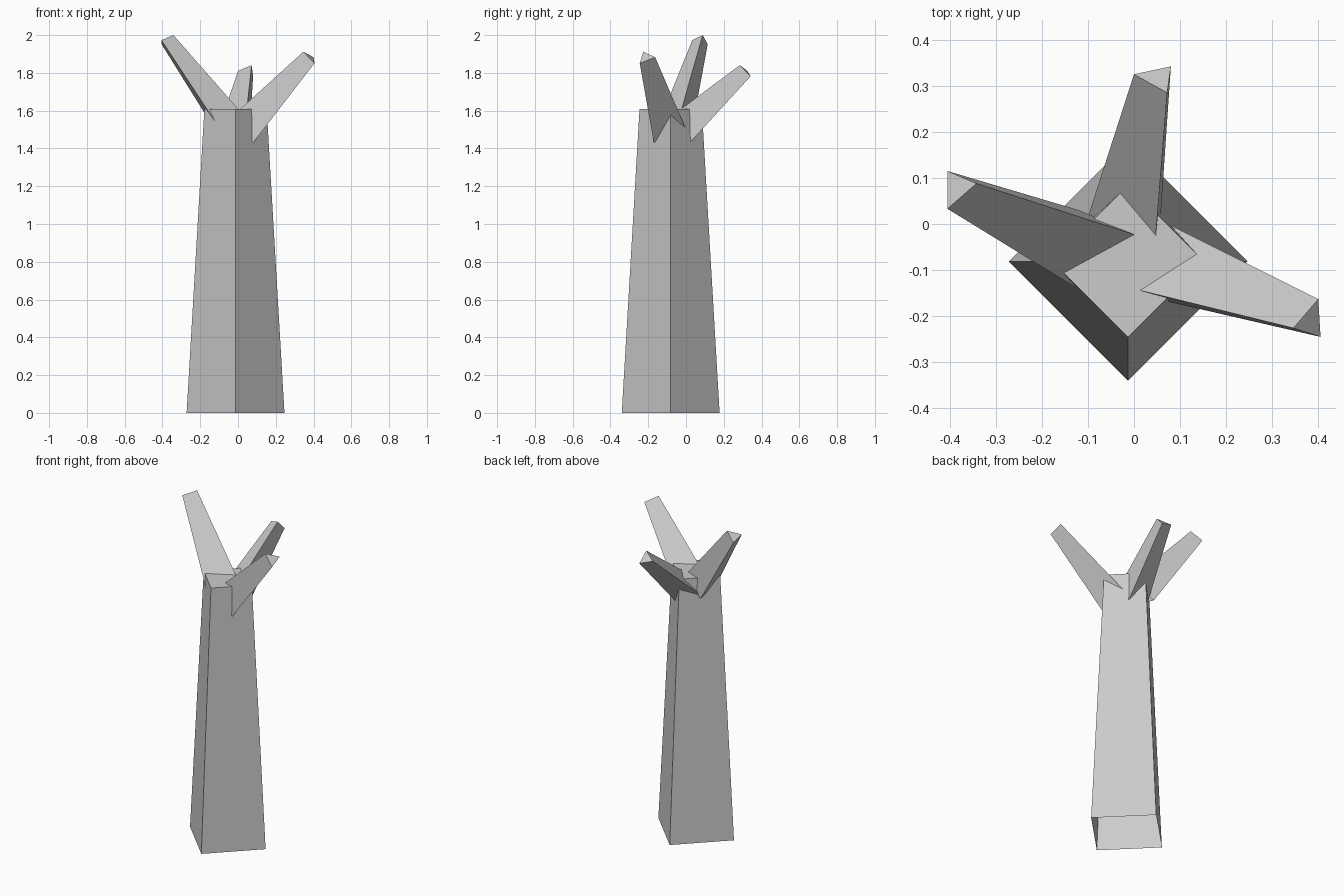
import bpy
import bmesh
import math
from mathutils import Vector

if "Cube" in bpy.data.objects:
    bpy.data.objects.remove(bpy.data.objects["Cube"])

grey = bpy.data.materials.new("plain_grey")
grey.diffuse_color = (0.6, 0.6, 0.6, 1.0)
grey.use_nodes = True
grey.node_tree.nodes["Principled BSDF"].inputs["Base Color"].default_value = grey.diffuse_color


def tapered_prism(name, base, tip):
    """Tapered prism between two matching rings, capped at the tip only."""
    bm = bmesh.new()
    low = [bm.verts.new(p) for p in base]
    high = [bm.verts.new(p) for p in tip]
    n = len(low)
    for i in range(n):
        j = (i + 1) % n
        bm.faces.new((low[i], low[j], high[j], high[i]))
    bm.faces.new(high)
    # make the tip cap, and so the whole shell, face outward
    axis = sum(tip, Vector()) - sum(base, Vector())
    bm.normal_update()
    bm.faces.ensure_lookup_table()
    if bm.faces[-1].normal.dot(axis) < 0:
        bmesh.ops.reverse_faces(bm, faces=bm.faces[:])
    mesh = bpy.data.meshes.new(name)
    bm.to_mesh(mesh)
    bm.free()
    mesh.materials.append(grey)
    obj = bpy.data.objects.new(name, mesh)
    bpy.context.collection.objects.link(obj)
    return obj


def square_ring(radius, z):
    """Diamond-turned square around the trunk axis."""
    return [Vector((-0.013 + radius * math.cos(a), -0.081 + radius * math.sin(a), z))
            for a in (i * math.pi / 2 for i in range(4))]


# Four-sided tapering trunk, open underneath
tapered_prism("trunk", square_ring(0.259, 0.0), square_ring(0.165, 1.61))

# Three-sided branches: tip corners, then the root corner under the first one
FLARE = 2.1  # root size relative to tip size
branches = {
    "left_branch": ([(-0.405, 0.033, 1.973), (-0.405, 0.115, 1.952), (-0.342, 0.088, 2.0)],
                    (-0.12, -0.142, 1.54)),
    "right_branch": ([(0.405, -0.245, 1.851), (0.40, -0.163, 1.883), (0.346, -0.226, 1.912)],
                     (0.08, -0.17, 1.43)),
    "back_branch": ([(0.08, 0.342, 1.782), (0.0, 0.325, 1.81), (0.072, 0.285, 1.841)],
                    (0.058, 0.02, 1.43)),
}
for name, (corners, root) in branches.items():
    tip = [Vector(c) for c in corners]
    base = [Vector(root) + FLARE * (p - tip[0]) for p in tip]
    tapered_prism(name, base, tip)
